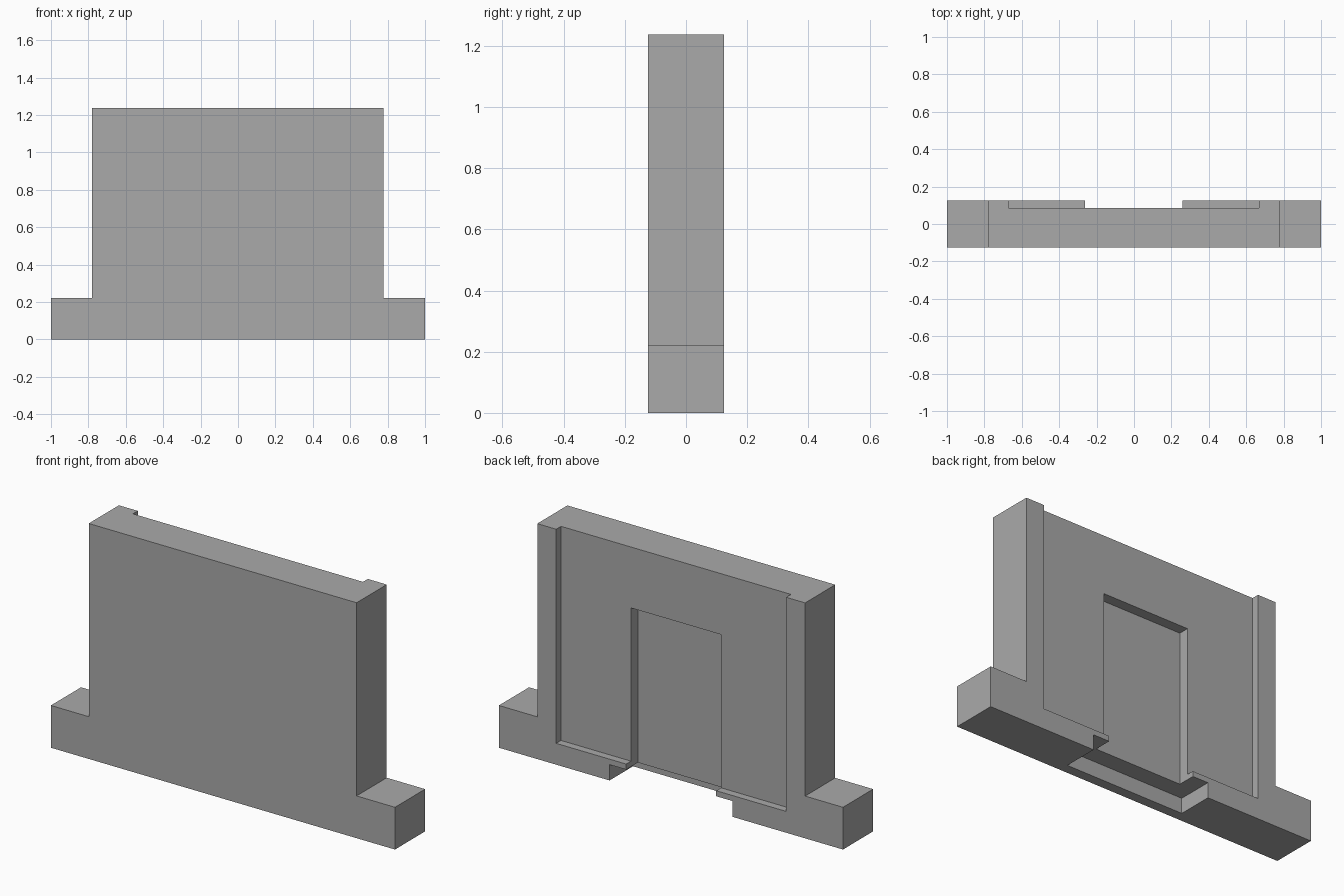
import bpy
import bmesh
from mathutils import Vector

cube = bpy.data.objects.get("Cube")
if cube:
    bpy.data.objects.remove(cube, do_unlink=True)

BACK, FRONT = 0.125, -0.125

# One plain grey for the whole piece
grey = bpy.data.materials.new("plain_grey")
grey.use_nodes = True
colour = (0.4, 0.4, 0.4, 1)
grey.diffuse_color = colour
grey.node_tree.nodes["Principled BSDF"].inputs["Base Color"].default_value = colour


def prism(name, outline, y0, y1):
    """Extrude an x-z outline from y0 to y1."""
    bm = bmesh.new()
    face = bm.faces.new([bm.verts.new((x, y0, z)) for x, z in outline])
    out = bmesh.ops.extrude_face_region(bm, geom=[face])
    moved = [v for v in out["geom"] if isinstance(v, bmesh.types.BMVert)]
    bmesh.ops.translate(bm, verts=moved, vec=Vector((0, y1 - y0, 0)))
    bmesh.ops.recalc_face_normals(bm, faces=bm.faces)
    mesh = bpy.data.meshes.new(name)
    bm.to_mesh(mesh)
    bm.free()
    mesh.materials.append(grey)
    obj = bpy.data.objects.new(name, mesh)
    bpy.context.collection.objects.link(obj)
    return obj


def cut(target, name, x0, x1, z0, z1, depth_y):
    """Cut a rectangular pocket from the back of the target to depth_y."""
    outline = [(x0, z0), (x1, z0), (x1, z1), (x0, z1)]
    cutter = prism(name, outline, depth_y, BACK + 0.1)
    cutter.hide_render = True
    mod = target.modifiers.new(name, "BOOLEAN")
    mod.operation = "DIFFERENCE"
    mod.solver = "EXACT"
    mod.object = cutter
    bpy.context.view_layer.objects.active = target
    bpy.ops.object.modifier_apply(modifier=mod.name)
    bpy.data.objects.remove(cutter, do_unlink=True)


# Upright wall standing on a wider foot
wall = prism("wall_with_foot", [
    (-1, 0), (1, 0), (1, 0.222), (0.777, 0.222), (0.777, 1.237),
    (-0.78, 1.237), (-0.78, 0.222), (-1, 0.222)], FRONT, BACK)

# Shallow panel open at the top, slot under the foot, then the doorway pocket
cut(wall, "panel_recess", -0.67, 0.667, 0.112, 1.4, 0.085)
cut(wall, "foot_slot", -0.357, 0.357, -0.1, 0.083, -0.07)
cut(wall, "door_recess", -0.263, 0.26, 0.05, 0.917, 0.028)
